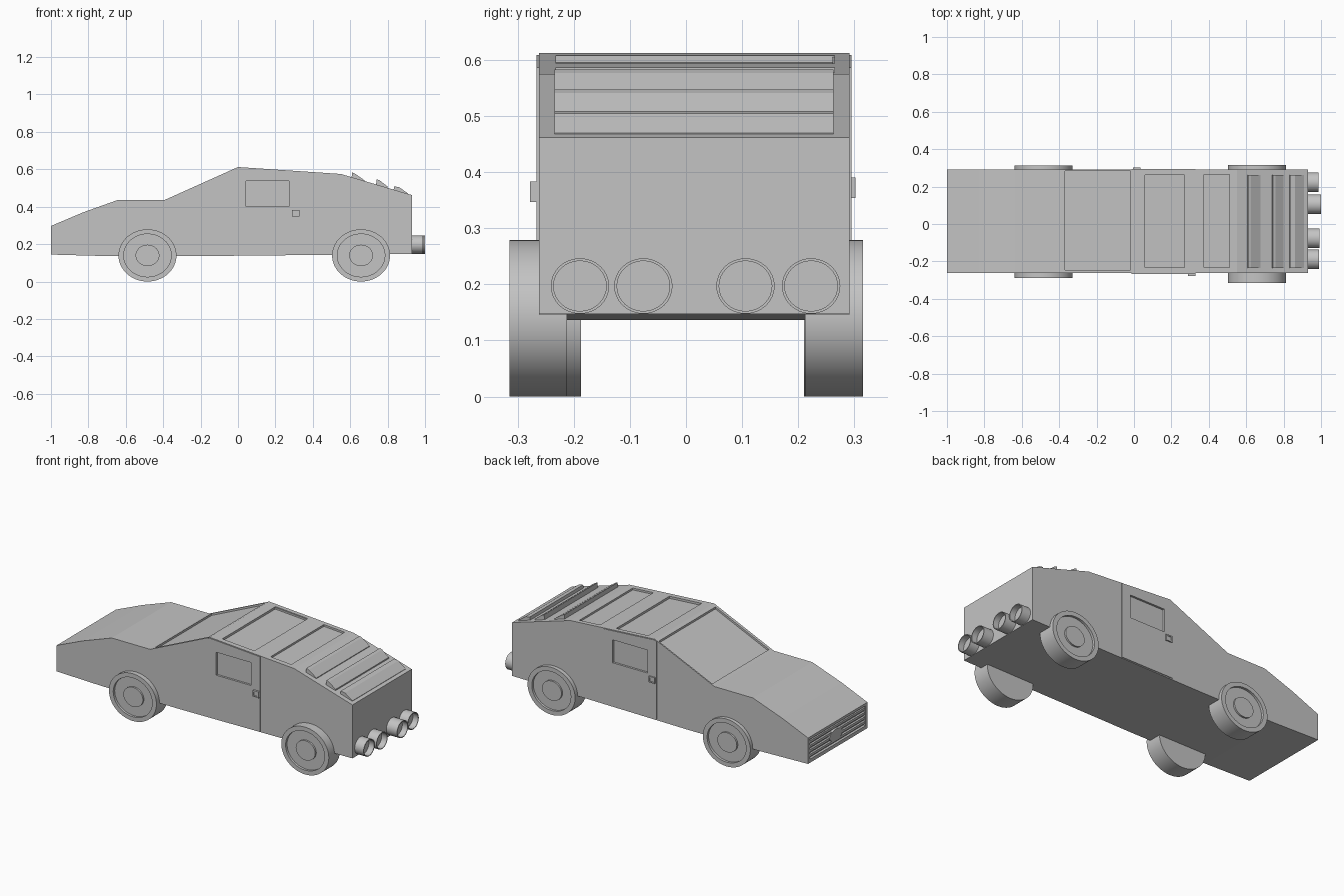
import bpy, bmesh, math

if "Cube" in bpy.data.objects:
    bpy.data.objects.remove(bpy.data.objects["Cube"])

grey = bpy.data.materials.new("plain grey")
grey.diffuse_color = (0.55, 0.55, 0.55, 1)
grey.use_nodes = True
grey.node_tree.nodes["Principled BSDF"].inputs["Base Color"].default_value = grey.diffuse_color


def finish(name, bm):
    bmesh.ops.remove_doubles(bm, verts=bm.verts, dist=1e-5)
    bmesh.ops.recalc_face_normals(bm, faces=bm.faces)
    me = bpy.data.meshes.new(name)
    bm.to_mesh(me)
    bm.free()
    me.materials.append(grey)
    ob = bpy.data.objects.new(name, me)
    bpy.context.collection.objects.link(ob)
    return ob


def prism(name, pts, y0, y1):
    """Extrude an (x, z) outline from y0 to y1."""
    bm = bmesh.new()
    a = [bm.verts.new((x, y0, z)) for x, z in pts]
    b = [bm.verts.new((x, y1, z)) for x, z in pts]
    bm.faces.new(a)
    bm.faces.new(b)
    n = len(pts)
    for i in range(n):
        j = (i + 1) % n
        bm.faces.new((a[i], a[j], b[j], b[i]))
    return finish(name, bm)


def box(name, x0, x1, y0, y1, z0, z1):
    return prism(name, [(x0, z0), (x1, z0), (x1, z1), (x0, z1)], y0, y1)


def lathe(name, prof, place, n=48):
    """Revolve (radius, height) points; place(u, v, h) maps them to space."""
    bm = bmesh.new()
    rings = [[bm.verts.new(place(r * math.cos(2 * math.pi * k / n),
                                 r * math.sin(2 * math.pi * k / n), h))
              for k in range(n)] for r, h in prof]
    for p, q in zip(rings, rings[1:]):
        for k in range(n):
            m = (k + 1) % n
            bm.faces.new((p[k], p[m], q[m], q[k]))
    ob = finish(name, bm)
    bpy.ops.object.select_all(action='DESELECT')
    ob.select_set(True)
    bpy.context.view_layer.objects.active = ob
    bpy.ops.object.shade_smooth_by_angle(angle=math.radians(30))
    return ob


def cut(target, cutter):
    mod = target.modifiers.new("cut", 'BOOLEAN')
    mod.operation = 'DIFFERENCE'
    mod.solver = 'EXACT'
    mod.object = cutter
    bpy.context.view_layer.objects.active = target
    bpy.ops.object.modifier_apply(modifier=mod.name)


def discard(ob):
    bpy.data.objects.remove(ob, do_unlink=True)


# Body shell
top = [(-1, 0.30), (-0.83, 0.372), (-0.64, 0.44), (-0.39, 0.44),
       (0, 0.615), (0.55, 0.578), (0.93, 0.465)]
Y0, Y1 = -0.262, 0.291
body = prism("body", [(-1, 0.147)] + top + [(0.93, 0.15), (-0.2, 0.139), (-0.7, 0.139)], Y0, Y1)


def roof(x):
    for (xa, za), (xb, zb) in zip(top, top[1:]):
        if xa <= x <= xb:
            return za + (zb - za) * (x - xa) / (xb - xa)


# Sunken windshield and two roof panels
for x0, x1, ya, yb, d in [(-0.37, -0.02, -0.245, 0.283, 0.012),
                          (0.06, 0.27, -0.232, 0.265, 0.013),
                          (0.375, 0.51, -0.232, 0.265, 0.011)]:
    c = prism("cutter", [(x0, roof(x0) - d), (x1, roof(x1) - d),
                         (x1, roof(x1) + 0.1), (x0, roof(x0) + 0.1)], ya, yb)
    cut(body, c)
    discard(c)

# Grille opening with slats and a plain oval plate
c = box("cutter", -1.1, -0.985, -0.245, 0.274, 0.168, 0.285)
cut(body, c)
discard(c)
for i in range(4):
    z = 0.18 + i * 0.027
    box(f"grille_slat_{i + 1}", -0.997, -0.98, -0.25, 0.28, z, z + 0.014)
lathe("grille_oval", [(0, 0), (1, 0), (1, 0.02), (0, 0.02)],
      lambda u, v, h: (-1 + h, 0.03 + 0.06 * u, 0.22 + 0.033 * v), 32)

# Raised doors with sunken side windows
for side, ya, yb, wa, wb in [("front", Y0 - 0.004, Y0 + 0.03, Y0 - 0.1, Y0 + 0.008),
                             ("back", Y1 - 0.03, Y1 + 0.004, Y1 - 0.008, Y1 + 0.1)]:
    door = prism(f"{side}_door", [(-0.013, 0.148), (0.33, 0.148), (0.33, roof(0.33) - 0.003),
                                  (0, 0.612), (-0.013, 0.606)], ya, yb)
    c = box("cutter", 0.043, 0.272, wa, wb, 0.405, 0.54)
    cut(door, c)
    cut(body, c)
    discard(c)


# Door handles, recessed in the middle
def handle(name, x, z, y, out):
    ob = box(name, x, x + 0.04, min(y, y + out), max(y, y + out), z, z + 0.036)
    tip = y + out
    c = box("cutter", x + 0.007, x + 0.033, tip - 0.004, tip + 0.004, z + 0.007, z + 0.029)
    cut(ob, c)
    discard(c)


handle("front_door_handle", 0.29, 0.35, Y0, -0.016)
handle("back_door_handle", -0.006, 0.357, Y1, 0.011)

# Rear louvers
louvers = [[(0.605, 0.535), (0.61, 0.586), (0.625, 0.58), (0.675, 0.545), (0.675, 0.53)],
           [(0.735, 0.50), (0.742, 0.55), (0.757, 0.544), (0.80, 0.511), (0.80, 0.49)],
           [(0.828, 0.47), (0.835, 0.512), (0.862, 0.507), (0.91, 0.473), (0.91, 0.45)]]
for i, pts in enumerate(louvers):
    prism(f"louver_{i + 1}", pts, -0.234, 0.263)

# Wheels: tyre, sunken rim and hub, slightly wider than tall
tyre = [(0, -0.103), (1, -0.103), (1, 0), (0.82, 0), (0.82, -0.014),
        (0.41, -0.014), (0.41, -0.004), (0, -0.004)]
for name, x, y, s in [("front_left_wheel", -0.484, -0.29, -1),
                      ("front_right_wheel", -0.484, 0.313, 1),
                      ("rear_left_wheel", 0.658, -0.315, -1),
                      ("rear_right_wheel", 0.658, 0.315, 1)]:
    lathe(name, tyre, lambda u, v, h: (x + 0.155 * u, y + s * h, 0.1425 + 0.1395 * v), 64)

# Exhaust pipes, open at the end
for i, (y, end) in enumerate([(-0.189, 0.988), (-0.076, 0.993), (0.106, 1.0), (0.223, 0.987)]):
    lathe(f"exhaust_{i + 1}",
          [(0, 0.92), (0.052, 0.92), (0.052, end), (0.047, end), (0.047, end - 0.035), (0, end - 0.035)],
          lambda u, v, h: (h, y + u, 0.2 + 0.95 * v), 32)

# Stand exactly on the ground
bpy.context.view_layer.update()
low = min((o.matrix_world @ v.co).z for o in bpy.data.objects for v in o.data.vertices)
for o in bpy.data.objects:
    o.location.z -= low
